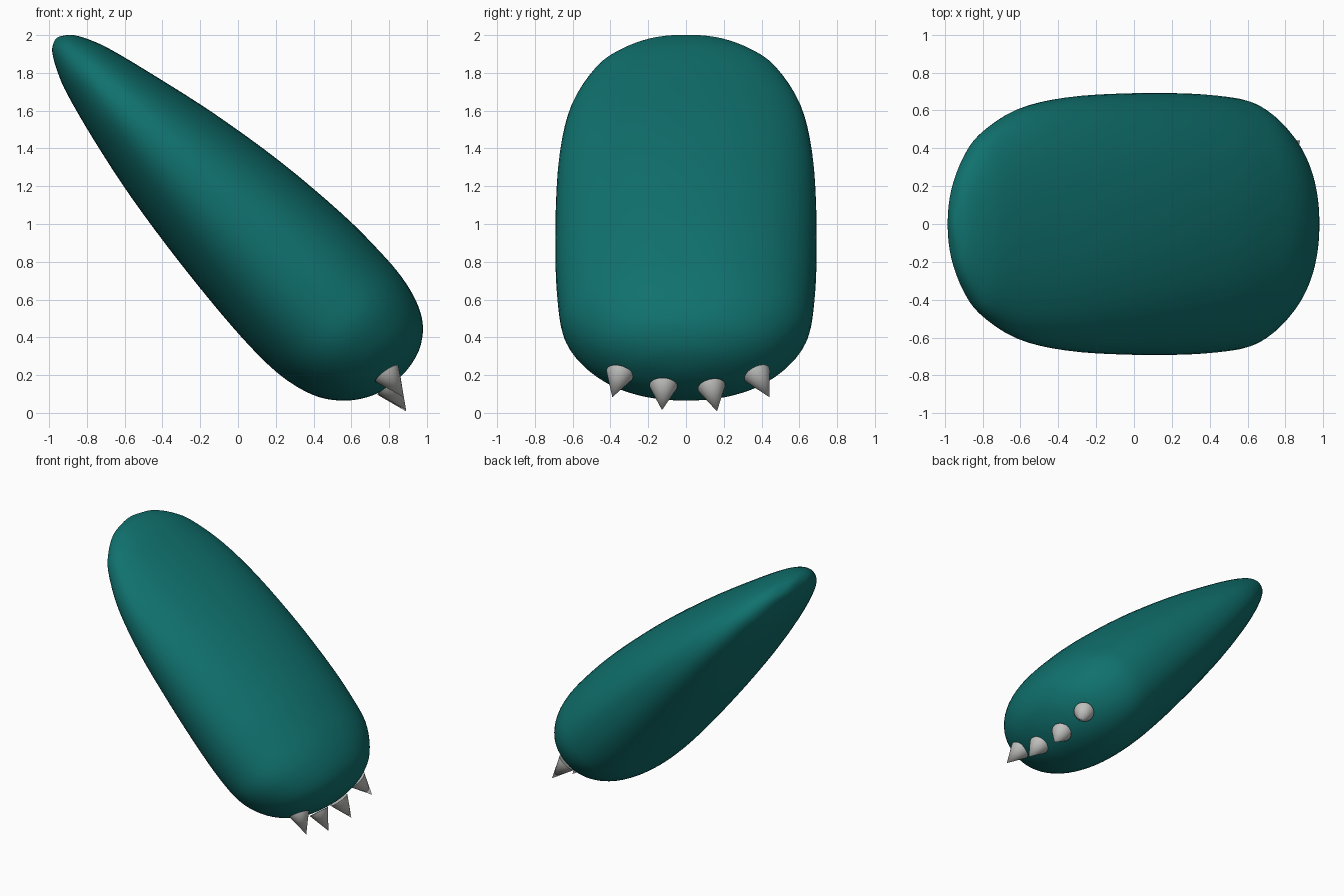
import bpy, bmesh, math
from mathutils import Vector

if "Cube" in bpy.data.objects:
    bpy.data.objects.remove(bpy.data.objects["Cube"])


def material(name, rgb):
    m = bpy.data.materials.new(name)
    m.diffuse_color = (*rgb, 1)
    m.use_nodes = True
    m.node_tree.nodes["Principled BSDF"].inputs["Base Color"].default_value = m.diffuse_color
    return m


teal = material("teal", (0.005, 0.165, 0.155))
grey = material("claw grey", (0.52, 0.52, 0.51))


def add_object(name, bm, mat):
    bmesh.ops.recalc_face_normals(bm, faces=bm.faces)
    for f in bm.faces:
        f.smooth = True
    me = bpy.data.meshes.new(name)
    bm.to_mesh(me)
    bm.free()
    me.materials.append(mat)
    ob = bpy.data.objects.new(name, me)
    bpy.context.collection.objects.link(ob)
    return ob


# Body: stations along the 45 degree axis
# (x - z, lowest x + z, highest x + z, half width in y)
stations = [
    (-2.945, 1.02, 1.02, 0), (-2.92, 0.955, 1.075, 0.13), (-2.87, 0.91, 1.13, 0.25),
    (-2.75, 0.845, 1.195, 0.38), (-2.58, 0.78, 1.255, 0.49), (-2.2, 0.68, 1.35, 0.61),
    (-1.7, 0.575, 1.46, 0.67), (-1.1, 0.487, 1.555, 0.69), (-0.5, 0.427, 1.605, 0.69),
    (-0.1, 0.415, 1.605, 0.675), (0.15, 0.445, 1.585, 0.645), (0.35, 0.515, 1.535, 0.56),
    (0.5, 0.63, 1.455, 0.45), (0.6, 0.765, 1.34, 0.31), (0.65, 0.90, 1.22, 0.17),
    (0.67, 1.07, 1.07, 0)]


def mirrored(st):
    return (st[0], st[2], st[1], -st[3])


pts = [mirrored(stations[1])] + stations + [mirrored(stations[-2])]


def spline(i, t):
    a, b, c, d = pts[i - 1:i + 3]
    return [0.5 * (2 * q + (r - p) * t + (2 * p - 5 * q + 4 * r - s) * t * t
                   + (3 * q - p - 3 * r + s) * t ** 3) for p, q, r, s in zip(a, b, c, d)]


SIDES, STEPS, POWER = 64, 4, 2 / 2.15


def rounded(v):
    return math.copysign(abs(v) ** POWER, v)


rows = [spline(i, k / STEPS) for i in range(1, len(stations)) for k in range(STEPS)][1:]
bm = bmesh.new()


def vert(s, n, y):
    return bm.verts.new(((n + s) / 2, y, (n - s) / 2))


rings = []
for s, lo, hi, w in rows:
    ring = []
    for j in range(SIDES):
        a = 2 * math.pi * j / SIDES
        ring.append(vert(s, (lo + hi) / 2 + (hi - lo) / 2 * rounded(math.sin(a)),
                         w * rounded(math.cos(a))))
    rings.append(ring)
for r0, r1 in zip(rings, rings[1:]):
    for j in range(SIDES):
        k = (j + 1) % SIDES
        bm.faces.new((r0[j], r0[k], r1[k], r1[j]))
for ring, st in ((rings[0], stations[0]), (rings[-1], stations[-1])):
    pole = vert(st[0], st[1], 0)
    for j in range(SIDES):
        bm.faces.new((ring[j], ring[(j + 1) % SIDES], pole))
add_object("body", bm, teal)

# Claws: cones from base centre to tip
claws = [((0.788, -0.35, 0.208), (0.878, -0.39, 0.083)),
         ((0.80, -0.12, 0.143), (0.89, -0.127, 0.015)),
         ((0.80, 0.135, 0.138), (0.89, 0.164, 0.008)),
         ((0.79, 0.376, 0.206), (0.878, 0.442, 0.083))]
for i, (base, tip) in enumerate(claws):
    base, tip = Vector(base), Vector(tip)
    axis = tip - base
    bm = bmesh.new()
    bmesh.ops.create_cone(bm, cap_ends=True, segments=32, radius1=0.074, radius2=0,
                          depth=axis.length)
    ob = add_object(f"claw_{i + 1}", bm, grey)
    ob.location = (base + tip) / 2
    ob.rotation_euler = axis.to_track_quat('Z', 'Y').to_euler()
    bpy.ops.object.select_all(action='DESELECT')
    ob.select_set(True)
    bpy.context.view_layer.objects.active = ob
    bpy.ops.object.shade_smooth_by_angle(angle=math.radians(40))
